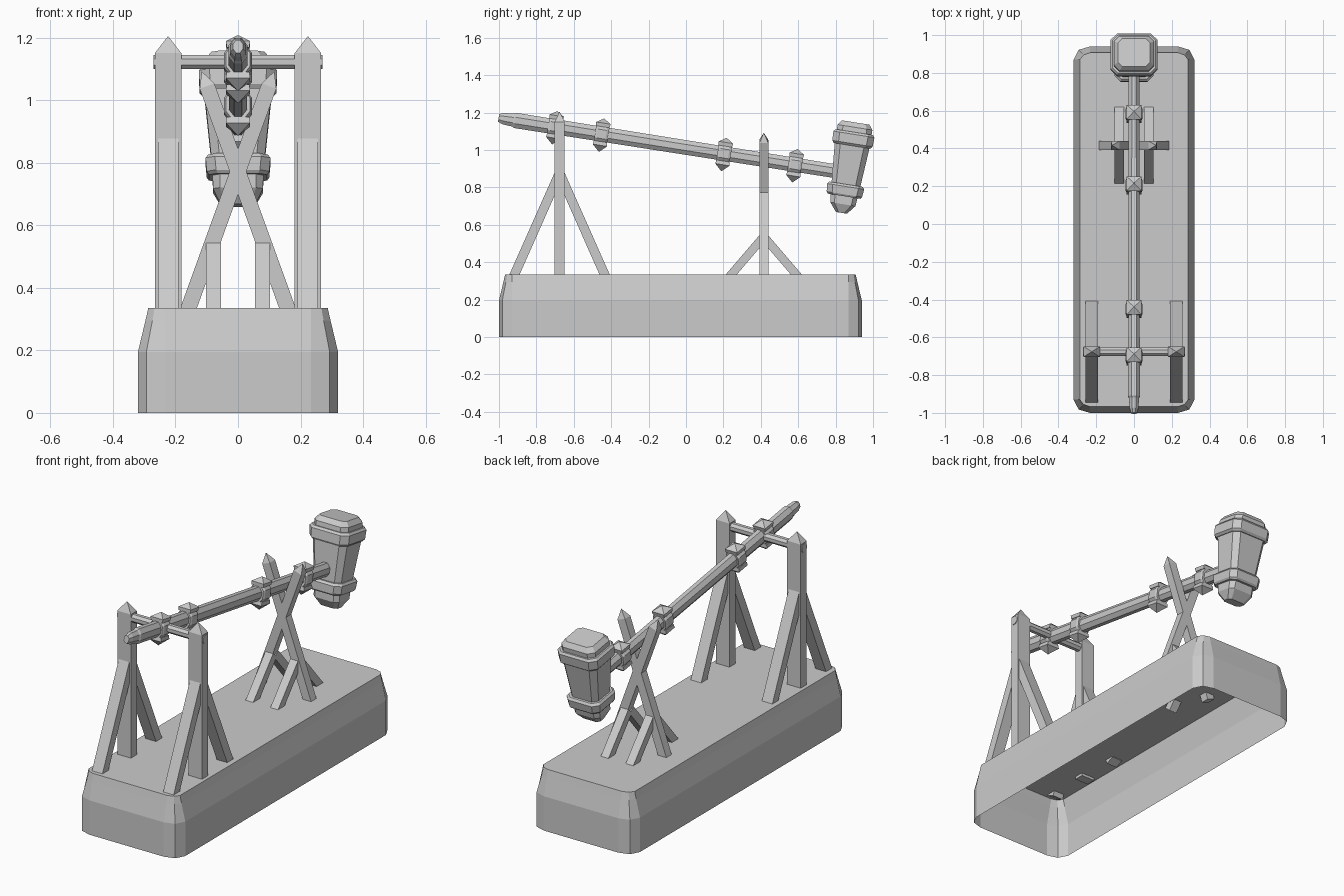
import bpy, bmesh, math
from mathutils import Vector, Matrix

if "Cube" in bpy.data.objects:
    bpy.data.objects.remove(bpy.data.objects["Cube"])


def loft(name, rings, cap_start=True, cap_end=True, matrix=None):
    """Skin a list of equal-length point rings; collapsed rings become points."""
    bm = bmesh.new()
    vs = [[bm.verts.new(p) for p in r] for r in rings]
    n = len(rings[0])
    for a, b in zip(vs, vs[1:]):
        for i in range(n):
            j = (i + 1) % n
            bm.faces.new((a[i], a[j], b[j], b[i]))
    if cap_start:
        bm.faces.new(vs[0][::-1])
    if cap_end:
        bm.faces.new(vs[-1])
    bmesh.ops.remove_doubles(bm, verts=bm.verts, dist=1e-5)
    bmesh.ops.recalc_face_normals(bm, faces=bm.faces)
    if matrix:
        bm.transform(matrix)
    me = bpy.data.meshes.new(name)
    bm.to_mesh(me)
    bm.free()
    ob = bpy.data.objects.new(name, me)
    bpy.context.collection.objects.link(ob)
    return ob


def bar(name, p0, p1, side, ws, wt, tip=0):
    """Rectangular timber from p0 to p1, with an optional pyramid tip."""
    p0, p1, s = Vector(p0), Vector(p1), Vector(side)
    d = (p1 - p0).normalized()
    t = d.cross(s).normalized()
    offs = [s * a * ws / 2 + t * b * wt / 2 for a, b in ((1, 1), (-1, 1), (-1, -1), (1, -1))]
    rings = [[p0 + o for o in offs], [p1 + o for o in offs]]
    if tip:
        rings.append([p1 + d * tip] * 4)
    return loft(name, rings, cap_end=not tip)


def oct_ring(y, rx, rz):
    """Flat-sided octagon across the y axis."""
    k = 1 / math.cos(math.pi / 8)
    return [(rx * k * math.cos(a), y, rz * k * math.sin(a))
            for a in (math.pi / 8 + i * math.pi / 4 for i in range(8))]


def cut_rect(z, hx, hy, c, cy=0):
    """Rectangle with chamfered corners at height z."""
    return [(x, cy + y, z) for x, y in (
        (hx, c - hy), (hx, hy - c), (hx - c, hy), (c - hx, hy),
        (-hx, hy - c), (-hx, c - hy), (c - hx, -hy), (hx - c, -hy))]


# Base: open-bottomed shell with two-step corners
def base_ring(z, inset):
    q = [(0.32 - inset, 0.90), (0.293 - inset * 0.8, 0.952 - inset * 0.8), (0.233, 0.97 - inset)]
    pts = q + [(-x, y) for x, y in q[::-1]]
    pts += [(-x, -y) for x, y in pts]
    return [(x, y - 0.03, z) for x, y in pts]


loft("base", [base_ring(z, i) for z, i in ((0, 0), (0.195, 0), (0.295, 0.024), (0.335, 0.033))],
     cap_start=False)

# Tall rear posts, crossed rests and their braces
PY, RY, X = -0.676, 0.416, (1, 0, 0)
for s, side in ((-1, "left"), (1, "right")):
    x = s * 0.2236
    bar(f"post_{side}", (x, PY, 0.32), (x, PY, 1.15), X, 0.085, 0.054, 0.055)
    bar(f"rest_leg_{side}", (s * -0.169, RY, 0.305), (s * 0.099, RY, 1.045), (0, 1, 0), 0.048, 0.05, 0.05)
    for f, end in ((-1, "front"), (1, "back")):
        bar(f"post_brace_{side}_{end}", (x, PY + f * 0.247, 0.32), (x, PY + f * 0.004, 0.868),
            X, 0.066, 0.05)
        bar(f"rest_brace_{side}_{end}", (s * 0.078, RY + f * 0.203, 0.30), (s * 0.078, RY + f * 0.006, 0.53),
            X, 0.048, 0.045)

# Pivot axle through the posts
turn = Matrix.Translation((0, PY, 1.122)) @ Matrix.Rotation(math.pi / 2, 4, 'Z')
loft("axle", [oct_ring(y, 0.023, 0.023) for y in (-0.27, 0.27)], matrix=turn)

# Tilted hammer: local y runs along the beam, origin at the pivot
M = Matrix.Translation((0, PY, 1.12)) @ Matrix.Rotation(math.radians(-9), 4, 'X')
beam = ((-0.33, 0.5), (-0.305, 0.75), (-0.25, 0.85), (-0.24, 1), (1.52, 0.9))
loft("beam", [oct_ring(y, 0.031 * k, 0.041 * k) for y, k in beam], matrix=M)

# Spiked collars on the beam
for i, y in enumerate((-0.025, 0.228, 0.891, 1.275)):
    loft(f"collar_{i}", [oct_ring(y + o, 0.044 * k, 0.058 * k)
                         for o, k in ((-0.036, 0.88), (-0.024, 1), (0.024, 1), (0.036, 0.88))], matrix=M)
    for s, apex in ((1, 0.085), (-1, 0.096)):
        rings = [[(a * h, y + b * h, s * z) for a, b in ((1, 1), (-1, 1), (-1, -1), (1, -1))]
                 for z, h in ((0.04, 0.036), (0.06, 0.039), (apex, 0))]
        loft(f"collar_spike_{i}_{'top' if s > 0 else 'bottom'}", rings, cap_end=False, matrix=M)

# Hammer head: tapered block plus two bands
HY = 1.56


def head_part(name, profile):
    loft(name, [cut_rect(z, hx, hy, c, HY) for z, hx, hy, c in profile], matrix=M)


head_part("hammer_head", ((-0.215, 0.055, 0.03, 0.015), (-0.168, 0.08, 0.068, 0.022),
                          (-0.10, 0.082, 0.075, 0.025), (0.15, 0.108, 0.094, 0.03),
                          (0.248, 0.106, 0.094, 0.03), (0.274, 0.085, 0.074, 0.022)))
head_part("head_band_lower", ((-0.125, 0.093, 0.088, 0.028), (-0.115, 0.1, 0.096, 0.03),
                              (-0.072, 0.104, 0.1, 0.03), (-0.06, 0.095, 0.09, 0.028)))
head_part("head_band_upper", ((0.148, 0.112, 0.1, 0.03), (0.16, 0.123, 0.109, 0.034),
                              (0.21, 0.125, 0.111, 0.034), (0.222, 0.115, 0.102, 0.03)))
